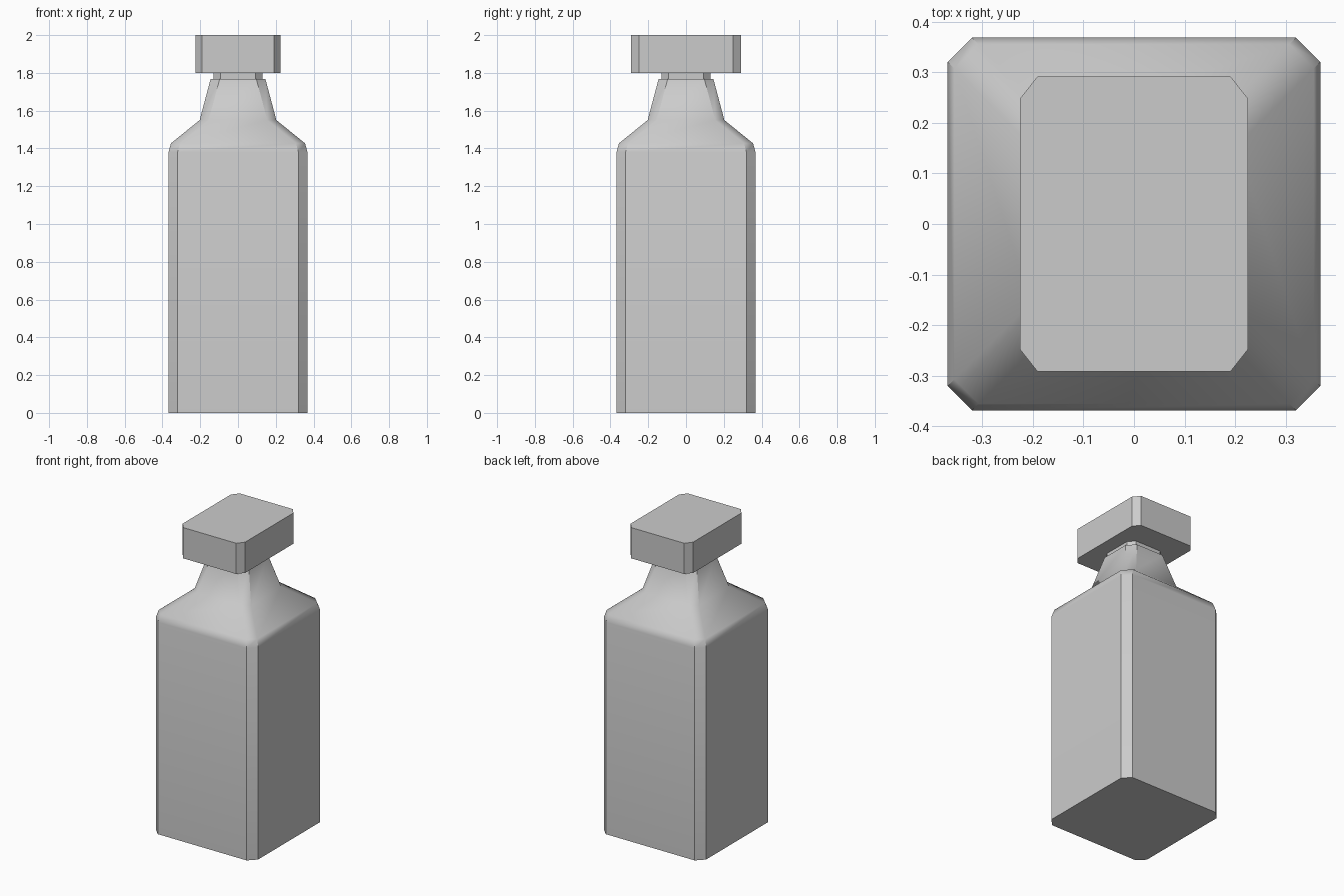
import bpy, bmesh, math

if "Cube" in bpy.data.objects:
    bpy.data.objects.remove(bpy.data.objects["Cube"])


def section(hx, hy, cx, cy):
    """Rectangle outline with cut corners, counter-clockwise."""
    return [(hx, -hy + cy), (hx, hy - cy), (hx - cx, hy), (-hx + cx, hy),
            (-hx, hy - cy), (-hx, -hy + cy), (-hx + cx, -hy), (hx - cx, -hy)]


def loft(name, levels, angle):
    """Stack of cut-corner sections: (z, half x, half y, corner x, corner y)."""
    bm = bmesh.new()
    rings = [[bm.verts.new((x, y, z)) for x, y in section(*dims)]
             for z, *dims in levels]
    for a, b in zip(rings, rings[1:]):
        for i in range(8):
            j = (i + 1) % 8
            bm.faces.new((a[i], a[j], b[j], b[i]))
    bm.faces.new(rings[0][::-1])
    bm.faces.new(rings[-1])
    mesh = bpy.data.meshes.new(name)
    bm.to_mesh(mesh)
    bm.free()
    obj = bpy.data.objects.new(name, mesh)
    bpy.context.collection.objects.link(obj)
    bpy.ops.object.select_all(action='DESELECT')
    obj.select_set(True)
    bpy.context.view_layer.objects.active = obj
    bpy.ops.object.shade_smooth_by_angle(angle=math.radians(angle))
    return obj


# Square bottle body with sloped shoulder and tapering neck: (z, half width)
profile = [(0, 0.368), (1.38, 0.368), (1.427, 0.355), (1.55, 0.203), (1.768, 0.145)]
loft("bottle_body", [(z, h, h, 0.048, 0.048) for z, h in profile], 40)

# Short collar between the neck and the cap
loft("neck_collar", [(1.768, 0.13, 0.13, 0.038, 0.038),
                     (1.80, 0.13, 0.13, 0.038, 0.038)], 30)

# Oblong cap
loft("cap", [(z, 0.225, 0.291, 0.034, 0.043) for z in (1.80, 2.0)], 30)
